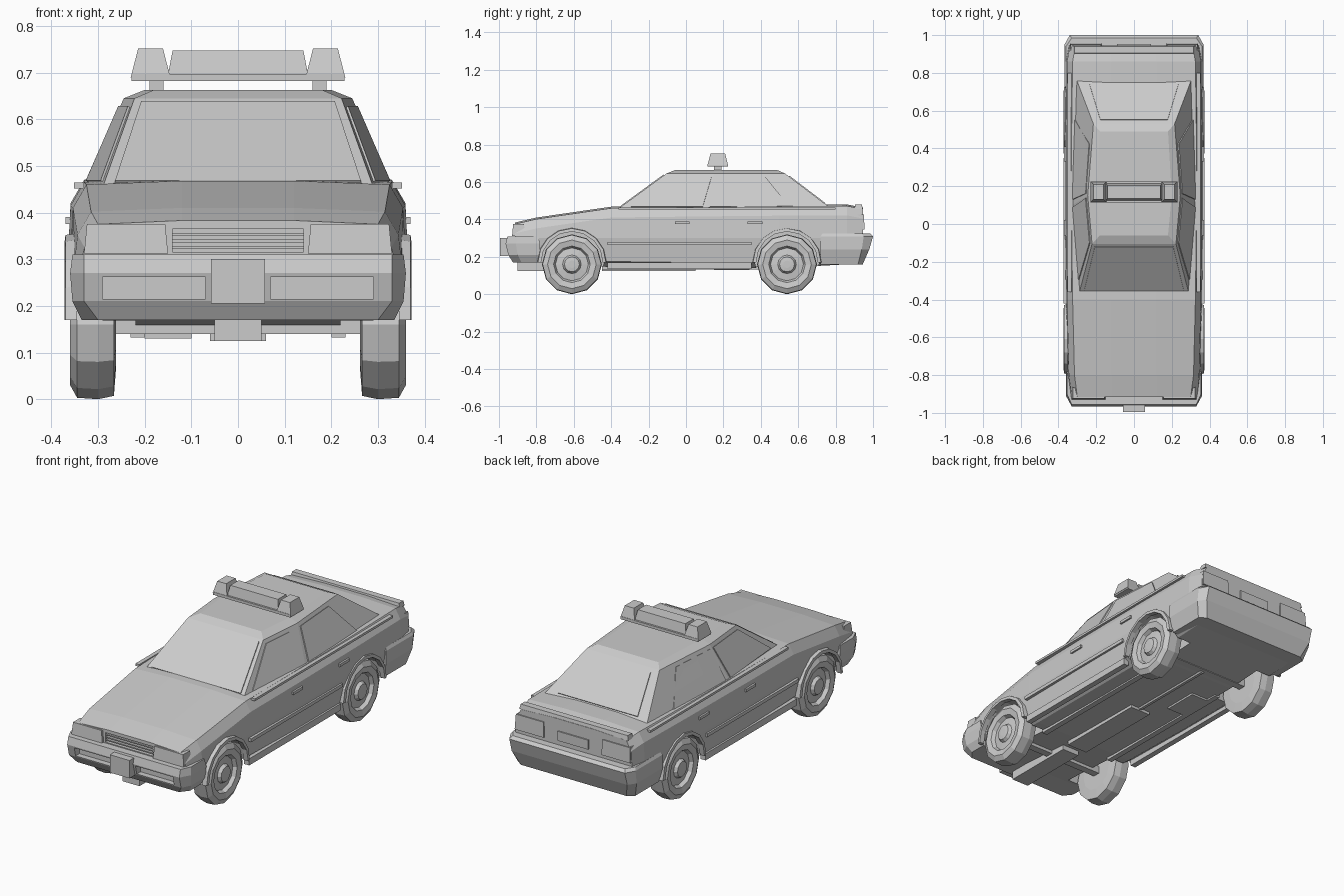
import bpy, bmesh, math
from mathutils import Vector

if "Cube" in bpy.data.objects:
    bpy.data.objects.remove(bpy.data.objects["Cube"], do_unlink=True)

grey = bpy.data.materials.new("plain grey")
grey.use_nodes = True
grey.diffuse_color = (0.6, 0.6, 0.6, 1)
grey.node_tree.nodes["Principled BSDF"].inputs["Base Color"].default_value = (0.6, 0.6, 0.6, 1)


def loft(name, rings):
    """Skin a list of equal rings and cap both ends."""
    bm = bmesh.new()
    rows = [[bm.verts.new(p) for p in ring] for ring in rings]
    n = len(rows[0])
    for a, b in zip(rows, rows[1:]):
        for i in range(n):
            j = (i + 1) % n
            bm.faces.new((a[i], a[j], b[j], b[i]))
    bm.faces.new(rows[0])
    bm.faces.new(rows[-1])
    bmesh.ops.recalc_face_normals(bm, faces=bm.faces)
    mesh = bpy.data.meshes.new(name)
    bm.to_mesh(mesh)
    bm.free()
    mesh.materials.append(grey)
    ob = bpy.data.objects.new(name, mesh)
    bpy.context.collection.objects.link(ob)
    return ob


def box(name, x, y, z, inset=0.0):
    """Box from three ranges, with its top drawn in by inset."""
    def ring(d, h):
        return [(x[0] + d, y[0] + d, h), (x[1] - d, y[0] + d, h),
                (x[1] - d, y[1] - d, h), (x[0] + d, y[1] - d, h)]
    return loft(name, [ring(0, z[0]), ring(inset, z[1])])


def disc_rings(y, z, steps, sides=12):
    """Rings about the x axis from (x, radius) steps."""
    return [[(x, y + r * math.sin(math.tau * i / sides), z - r * math.cos(math.tau * i / sides))
             for i in range(sides)] for x, r in steps]


def cut(target, cutter):
    mod = target.modifiers.new("cut", "BOOLEAN")
    mod.operation = "DIFFERENCE"
    mod.solver = "EXACT"
    mod.object = cutter
    bpy.context.view_layer.objects.active = target
    bpy.ops.object.modifier_apply(modifier=mod.name)
    bpy.data.objects.remove(cutter, do_unlink=True)


def mirrored(half):
    return half + [(-x, y) for x, y in reversed(half)]


def plan(half, z):
    return [(x, y, z) for x, y in mirrored(half)]


SIDES = (("left", 1), ("right", -1))
AXLES = (("front", -0.61), ("rear", 0.54))


# Lower body: sections along the length (y, half width, bottom, top)
def section(y, w, low, top):
    half = [(w - 0.06, low), (w - 0.015, low + 0.03), (w, 0.30),
            (w - 0.006, top - 0.05), (w - 0.035, top), (0.12, top + 0.008)]
    return [(x, y, z) for x, z in mirrored(half)]


body = loft("lower_body", [section(*s) for s in (
    (-0.915, 0.335, 0.18, 0.375), (-0.80, 0.35, 0.17, 0.402), (-0.40, 0.36, 0.145, 0.46),
    (0.0, 0.365, 0.14, 0.465), (0.5, 0.365, 0.14, 0.47), (0.86, 0.36, 0.16, 0.472),
    (0.945, 0.345, 0.17, 0.455))])

# Bumpers with tucked-under lower edges
front_bumper = loft("front_bumper", [
    plan([(0.335, -0.79), (0.335, -0.88), (0.30, -0.925)], 0.17),
    plan([(0.355, -0.78), (0.355, -0.90), (0.33, -0.95)], 0.21),
    plan([(0.36, -0.78), (0.36, -0.91), (0.33, -0.965)], 0.27),
    plan([(0.355, -0.79), (0.355, -0.90), (0.33, -0.955)], 0.31)])
rear_bumper = loft("rear_bumper", [
    plan([(0.345, 0.72), (0.345, 0.92), (0.31, 0.945)], 0.16),
    plan([(0.368, 0.72), (0.368, 0.94), (0.34, 0.98)], 0.24),
    plan([(0.368, 0.72), (0.368, 0.95), (0.34, 1.0)], 0.31),
    plan([(0.36, 0.73), (0.36, 0.94), (0.33, 0.985)], 0.325)])

# Wheel wells, wheels and arch lips
for end, y in AXLES:
    for side, s in SIDES:
        wells = [(s * 0.22, 0.172), (s * 0.5, 0.172)]
        cut(body, loft("well_cutter", disc_rings(y, 0.17, wells)))
        loft(f"{end}_{side}_wheel", disc_rings(y, 0.16, [(s * x, r) for x, r in (
            (0.262, 0.10), (0.266, 0.153), (0.30, 0.16), (0.345, 0.157), (0.36, 0.13),
            (0.354, 0.098), (0.335, 0.088), (0.34, 0.05), (0.356, 0.04), (0.358, 0.02))]))
        arch = []
        for i in range(9):
            a = math.pi * i / 8
            c, h = math.cos(a), math.sin(a)
            arch.append([(s * x, y + r * c, 0.17 + r * h)
                         for x, r in ((0.345, 0.165), (0.372, 0.165), (0.37, 0.182), (0.345, 0.185))])
        loft(f"{end}_{side}_arch_lip", arch)
    box(f"{end}_axle", (-0.27, 0.27), (y - 0.02, y + 0.02), (0.14, 0.18))

# Nose: grille recess, intake slots, headlights and plate
cut(body, box("grille_cutter", (-0.14, 0.14), (-0.95, -0.895), (0.315, 0.365)))
for i in range(3):
    z = 0.322 + 0.014 * i
    box(f"grille_bar_{i + 1}", (-0.14, 0.14), (-0.91, -0.89), (z, z + 0.006))
for side, s in SIDES:
    xs = sorted((s * 0.07, s * 0.29))
    cut(front_bumper, box("slot_cutter", xs, (-1.0, -0.92), (0.215, 0.262)))
    box(f"{side}_headlight", sorted((s * 0.15, s * 0.33)), (-0.93, -0.86), (0.312, 0.375), 0.006)
    box(f"{side}_rear_lamp", sorted((s * 0.17, s * 0.34)), (0.90, 0.955), (0.345, 0.425), 0.004)
    box(f"{side}_rub_strip", sorted((s * 0.355, s * 0.372)), (-0.42, 0.35), (0.262, 0.28))
    box(f"{side}_sill", sorted((s * 0.33, s * 0.36)), (-0.42, 0.35), (0.135, 0.17))
    box(f"{side}_belt_trim", sorted((s * 0.33, s * 0.352)), (-0.36, 0.80), (0.452, 0.464))
    for i, y in enumerate((-0.06, 0.33)):
        box(f"{side}_door_handle_{i + 1}", sorted((s * 0.35, s * 0.37)), (y, y + 0.08), (0.375, 0.39))
box("front_number_plate", (-0.058, 0.058), (-0.995, -0.95), (0.205, 0.30))
box("rear_number_plate", (-0.09, 0.09), (0.93, 0.952), (0.35, 0.40))
box("front_skid", (-0.05, 0.05), (-0.90, -0.50), (0.125, 0.19))
box("trunk_lip", (-0.32, 0.32), (0.90, 0.945), (0.455, 0.48), 0.005)

# Cabin: base outline, roof edge and crown
base = [(0.29, -0.365), (0.328, 0.10), (0.31, 0.78)]
eave = [(0.222, -0.105), (0.245, 0.15), (0.215, 0.53)]
crown = [(0.18, -0.06), (0.20, 0.15), (0.18, 0.49)]
loft("cabin", [plan(base, 0.455), plan(eave, 0.645), plan(crown, 0.663)])


# Glass panes: thin plates laid on the cabin faces
def pane(name, b0, b1, t0, t1, u, v):
    b0, b1 = (Vector((*p, 0.455)) for p in (b0, b1))
    t0, t1 = (Vector((*p, 0.645)) for p in (t0, t1))
    pts = [b0.lerp(b1, a).lerp(t0.lerp(t1, a), h)
           for a, h in ((u[0], v[0]), (u[1], v[0]), (u[1], v[1]), (u[0], v[1]))]
    out = (pts[2] - pts[0]).cross(pts[3] - pts[1]).normalized()
    if out.dot(sum(pts, Vector()) / 4 - Vector((0, 0.2, 0.5))) < 0:
        out = -out
    loft(name, [[p - out * 0.002 for p in pts], [p + out * 0.005 for p in pts]])


def flip(p):
    return (-p[0], p[1])


pane("windshield", base[0], flip(base[0]), eave[0], flip(eave[0]), (0.04, 0.96), (0.05, 0.95))
pane("rear_window", base[2], flip(base[2]), eave[2], flip(eave[2]), (0.10, 0.90), (0.15, 0.92))
for side, s in SIDES:
    b = [(s * x, y) for x, y in base]
    e = [(s * x, y) for x, y in eave]
    pane(f"{side}_front_window", b[0], b[1], e[0], e[1], (0.12, 0.97), (0.06, 0.9))
    pane(f"{side}_rear_window", b[1], b[2], e[1], e[2], (0.04, 0.68), (0.06, 0.9))

# Roof light bar
box("light_bar_base", (-0.228, 0.228), (0.115, 0.225), (0.682, 0.697))
box("light_bar_centre", (-0.15, 0.15), (0.125, 0.215), (0.697, 0.748), 0.01)
for side, s in SIDES:
    box(f"{side}_beacon", sorted((s * 0.145, s * 0.23)), (0.115, 0.225), (0.69, 0.752), 0.016)
    box(f"{side}_bar_foot", sorted((s * 0.16, s * 0.19)), (0.15, 0.19), (0.65, 0.685))

# Underside: tunnel, exhaust and rails
box("transmission", (-0.06, 0.06), (-0.45, 0.05), (0.125, 0.16))
loft("drive_shaft", [[(x + 0.015 * math.cos(a), y, 0.145 + 0.015 * math.sin(a))
                      for a in (math.tau * i / 6 for i in range(6))]
                     for x, y in ((0, 0.0), (0, 0.54))])
box("exhaust_silencer", (-0.2, -0.1), (0.15, 0.34), (0.13, 0.16))
for side, s in SIDES:
    box(f"{side}_floor_rail", sorted((s * 0.2, s * 0.23)), (-0.45, 0.4), (0.132, 0.15))
